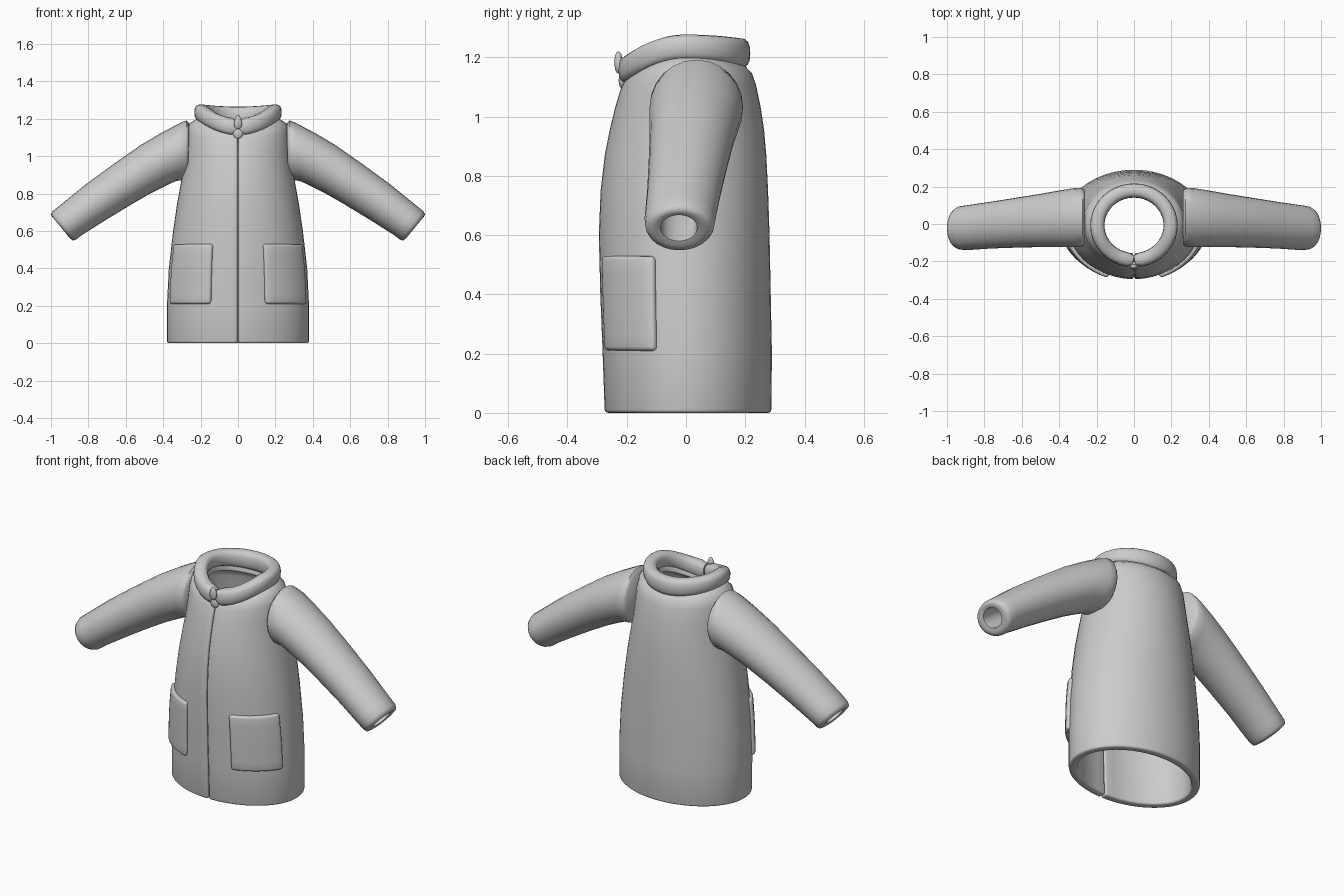
import bpy, bmesh, math
from mathutils import Vector

if "Cube" in bpy.data.objects:
    bpy.data.objects.remove(bpy.data.objects["Cube"])

# torso rings: z, half width, front y, back y, shoulder lift
RINGS = [(0, .38, -.275, .288, 0), (.2, .38, -.282, .29, 0), (.4, .37, -.29, .286, 0),
         (.6, .347, -.295, .282, 0), (.75, .325, -.289, .277, 0), (.87, .303, -.275, .271, 0),
         (.96, .287, -.257, .263, 0), (1.03, .278, -.24, .251, .015), (1.09, .272, -.222, .236, .035),
         (1.12, .26, -.208, .222, .055), (1.14, .22, -.19, .2, .06), (1.148, .175, -.17, .172, .06)]


def surf(t, z, off=0.0):
    """Point on the coat body at angle t and height z."""
    for lo, hi in zip(RINGS, RINGS[1:]):
        if z <= hi[0] + 1e-6:
            break
    f = (z - lo[0]) / (hi[0] - lo[0])
    a, yf, yb, k = [p + (q - p) * f for p, q in zip(lo[1:], hi[1:])]
    c, s = math.cos(t), math.sin(t)
    y = s * (yb + off) if s > 0 else -s * (yf - off)
    return Vector((c * (a + off), y, z + k * (c * c + .5 * max(s, 0) ** 2)))


def finish(obj, angle=50):
    bpy.ops.object.select_all(action='DESELECT')
    obj.select_set(True)
    bpy.context.view_layer.objects.active = obj
    if obj.modifiers:
        bpy.ops.object.convert(target='MESH')
    bpy.ops.object.shade_smooth_by_angle(angle=math.radians(angle))
    return obj


def loft(name, rows, closed=False, caps=False, recalc=False):
    """Skin a list of point rows; closed joins each row into a loop."""
    bm = bmesh.new()
    vs = [[bm.verts.new(p) for p in r] for r in rows]
    n = len(rows[0])
    for a, b in zip(vs, vs[1:]):
        for i in range(n if closed else n - 1):
            j = (i + 1) % n
            bm.faces.new((a[i], a[j], b[j], b[i]))
    if caps:
        bm.faces.new(vs[0][::-1])
        bm.faces.new(vs[-1])
    if recalc:
        bmesh.ops.recalc_face_normals(bm, faces=bm.faces)
    me = bpy.data.meshes.new(name)
    bm.to_mesh(me)
    bm.free()
    obj = bpy.data.objects.new(name, me)
    bpy.context.collection.objects.link(obj)
    return obj


def thicken(obj, thick, bevel):
    m = obj.modifiers.new("thick", 'SOLIDIFY')
    m.thickness, m.offset = thick, -1
    b = obj.modifiers.new("round", 'BEVEL')
    b.width, b.segments, b.limit_method = bevel, 3, 'ANGLE'
    b.angle_limit = math.radians(65)
    return finish(obj)


def span(a, b, n):
    return [a + (b - a) * i / (n - 1) for i in range(n)]


# body shell, split down the front
g = .01
angles = span(-math.pi / 2 + g, 1.5 * math.pi - g, 45)
thicken(loft("coat_body", [[surf(t, r[0]) for t in angles] for r in RINGS]), .045, .012)

# strip behind the front opening
strip = span(-math.pi / 2 - .07, -math.pi / 2 + .07, 3)
thicken(loft("zip_strip", [[surf(t, z, -.014) for t in strip] for z in span(.015, 1.13, 14)]), .02, .002)

# patch pockets following the body
for side, a0, a1 in (("right", -68, -21), ("left", -159, -112)):
    ts = [math.radians(d) for d in span(a0, a1, 9)]
    thicken(loft("pocket_" + side, [[surf(t, z, .018) for t in ts] for z in span(.21, .53, 7)]), .03, .014)

# sleeves: upper x,z / lower x,z / centre y / half depth; last rings turn inside the cuff
SLEEVE = [(.262, 1.175, .265, .89, .035, .145), (.275, 1.192, .285, .872, .035, .158),
          (.31, 1.178, .33, .868, .034, .158), (.41, 1.125, .38, .845, .028, .152),
          (.52, 1.06, .46, .805, .02, .143), (.67, .955, .57, .742, .008, .134),
          (.82, .845, .71, .657, -.006, .125), (.955, .735, .835, .578, -.02, .12),
          (.99, .707, .865, .555, -.021, .116), (1.0, .69, .882, .549, -.022, .107),
          (.993, .676, .9, .562, -.023, .085), (.978, .668, .91, .58, -.024, .062),
          (.95, .688, .88, .6, -.023, .06), (.79, .815, .73, .7, -.01, .08),
          (.48, 1.03, .44, .87, .02, .1), (.3, 1.1, .3, .95, .03, .1)]
for side, sx in (("right", 1), ("left", -1)):
    rows = []
    for ux, uz, lx, lz, cy, hy in SLEEVE:
        up, lo = Vector((ux, cy, uz)), Vector((lx, cy, lz))
        mid, half = (up + lo) / 2, (up - lo) / 2
        ring = [mid + half * math.sin(t) + Vector((0, hy * math.cos(t), 0))
                for t in [2 * math.pi * i / 24 for i in range(24)]]
        rows.append([Vector((p.x * sx, p.y, p.z)) for p in ring])
    finish(loft("sleeve_" + side, rows, closed=True, caps=True, recalc=True), 60)

# stand-up collar, a padded band split at the front
rows = []
ends = 41
for i, t in enumerate(span(-math.pi / 2 + .02, 1.5 * math.pi - .02, ends)):
    c, s = math.cos(t), math.sin(t)
    f, b, w = max(-s, 0) ** 2, max(s, 0) ** 2, c * c
    lo, hi = 1.11 * f + 1.163 * b + 1.19 * w, 1.203 * f + 1.265 * b + 1.277 * w
    k = .75 if i in (0, ends - 1) else 1
    row = []
    for j in range(16):
        u = 2 * math.pi * j / 16
        cu, su = math.cos(u), math.sin(u)
        r = k * .038 * math.copysign(abs(cu) ** .75, cu)
        h = k * (hi - lo) / 2 * math.copysign(abs(su) ** .75, su)
        row.append(Vector((c * (.196 + r), -.007 + s * (.186 + r), (lo + hi) / 2 + h)))
    rows.append(row)
finish(loft("collar", rows, closed=True, caps=True, recalc=True), 60)

# zip slider and pull tab
for name, z, y, size, segs in (("zip_pull", 1.183, -.228, (.026, .014, .038), 16),
                               ("zip_slider", 1.122, -.214, (.028, .014, .03), 8)):
    bpy.ops.mesh.primitive_uv_sphere_add(segments=segs, ring_count=segs // 2, radius=1, location=(0, y, z))
    o = bpy.context.object
    o.name, o.scale = name, size
    if name == "zip_pull":
        for v in o.data.vertices:
            v.co.x *= .8 - .2 * v.co.z
    finish(o)
